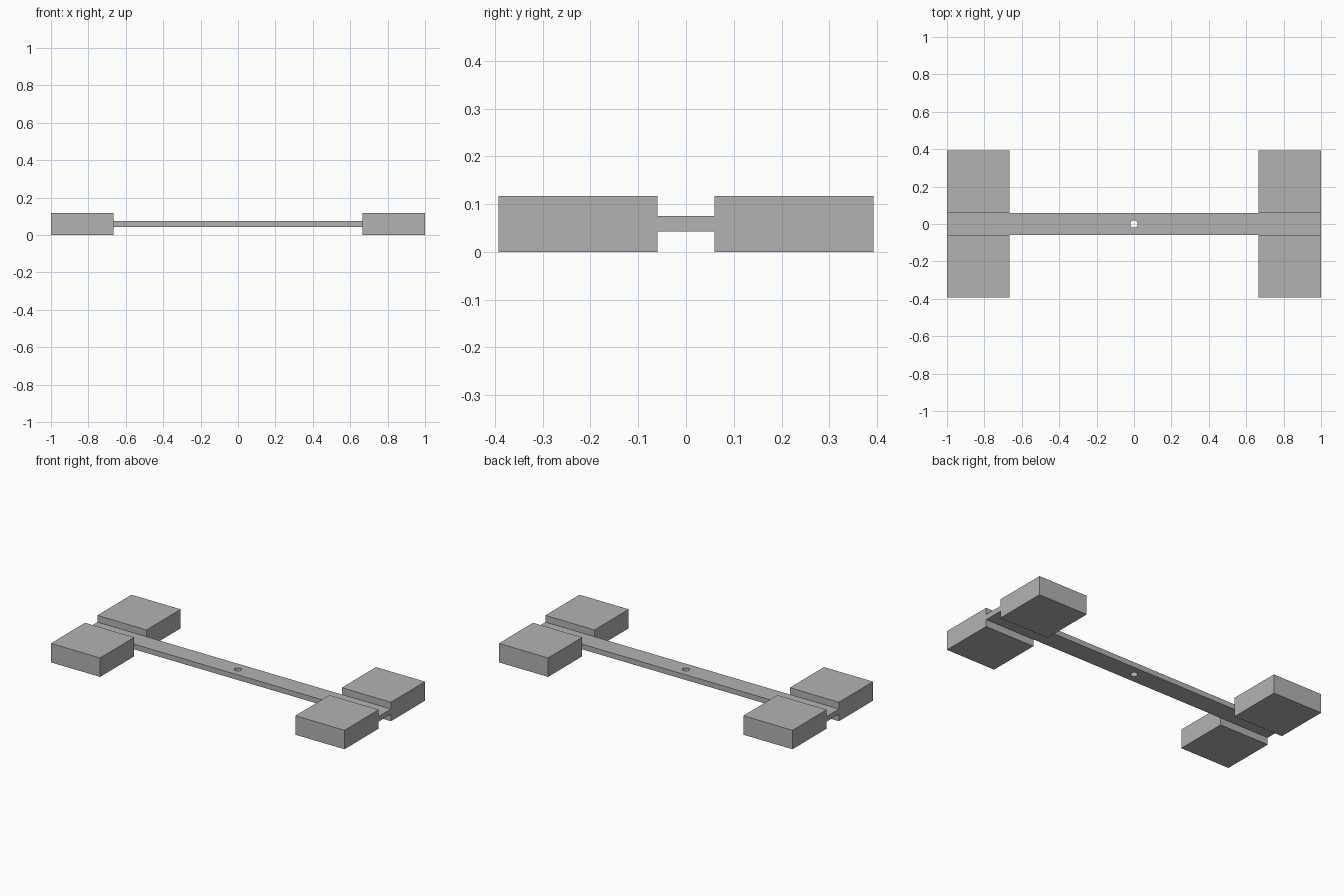
import bpy

if "Cube" in bpy.data.objects:
    bpy.data.objects.remove(bpy.data.objects["Cube"], do_unlink=True)

GREY = (0.45, 0.45, 0.45, 1)
grey = bpy.data.materials.new("plain grey")
grey.use_nodes = True
grey.diffuse_color = GREY
grey.node_tree.nodes["Principled BSDF"].inputs["Base Color"].default_value = GREY

BAR_HALF_WIDTH = 0.06
BAR_BOTTOM, BAR_TOP = 0.043, 0.075
BLOCK_INNER_X, BLOCK_OUTER_Y, BLOCK_HEIGHT = 0.665, 0.392, 0.117


def box(name, low, high):
    """Box between two opposite corners."""
    center = [(a + b) / 2 for a, b in zip(low, high)]
    bpy.ops.mesh.primitive_cube_add(size=1, location=center)
    obj = bpy.context.object
    obj.name = name
    obj.scale = [b - a for a, b in zip(low, high)]
    bpy.ops.object.transform_apply(location=False, rotation=False, scale=True)
    obj.data.materials.append(grey)
    return obj


# Long flat bar
bar = box("cross_bar", (-1, -BAR_HALF_WIDTH, BAR_BOTTOM), (1, BAR_HALF_WIDTH, BAR_TOP))

# Round hole through the middle of the bar
bpy.ops.mesh.primitive_cylinder_add(vertices=32, radius=0.02, depth=0.2,
                                    location=(0, 0, BAR_TOP))
cutter = bpy.context.object
cutter.name = "hole_cutter"
cutter.data.materials.append(grey)
cutter.hide_render = True
hole = bar.modifiers.new("center_hole", "BOOLEAN")
hole.operation = "DIFFERENCE"
hole.solver = "EXACT"
hole.object = cutter
bpy.context.view_layer.objects.active = bar
bpy.ops.object.modifier_apply(modifier=hole.name)
bpy.data.objects.remove(cutter, do_unlink=True)

# Four end blocks, one on each side of each bar end
for x_name, sx in (("left", 1), ("right", -1)):
    for y_name, sy in (("front", -1), ("back", 1)):
        xs = sorted((sx * BLOCK_INNER_X, sx))
        ys = sorted((sy * BAR_HALF_WIDTH, sy * BLOCK_OUTER_Y))
        box(f"{y_name}_{x_name}_block", (xs[0], ys[0], 0), (xs[1], ys[1], BLOCK_HEIGHT))
